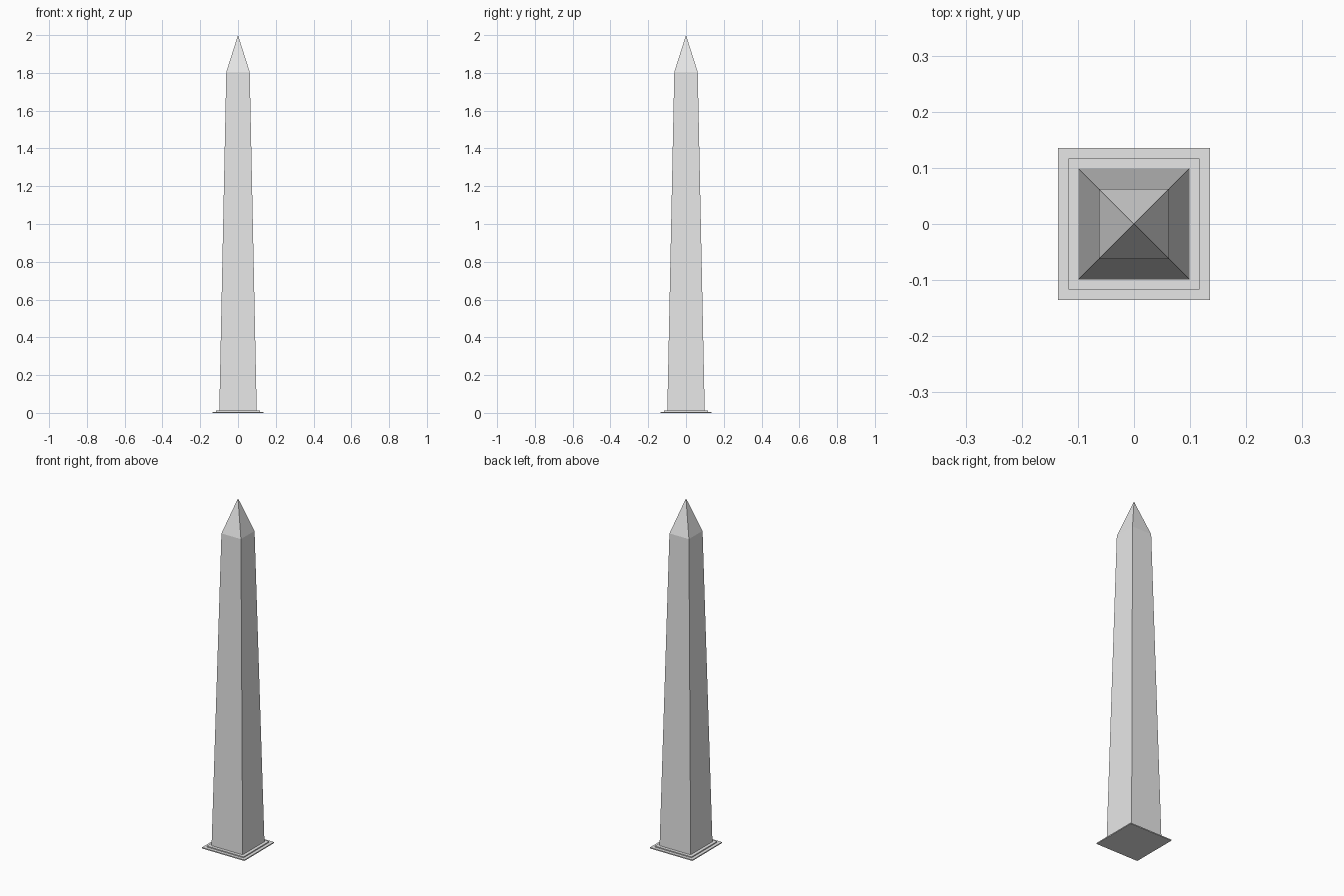
import bpy
import bmesh

cube = bpy.data.objects.get("Cube")
if cube:
    bpy.data.objects.remove(cube, do_unlink=True)

# Pale stone used throughout
stone = bpy.data.materials.new("pale_stone")
stone.use_nodes = True
colour = (0.8, 0.8, 0.8, 1)
stone.diffuse_color = colour
stone.node_tree.nodes["Principled BSDF"].inputs["Base Color"].default_value = colour


def square_loft(name, sections):
    """Stack square rings of (half width, height); zero width makes a point."""
    bm = bmesh.new()
    rings = []
    for half, z in sections:
        if half == 0:
            rings.append([bm.verts.new((0, 0, z))] * 4)
        else:
            corners = ((-1, -1), (1, -1), (1, 1), (-1, 1))
            rings.append([bm.verts.new((x * half, y * half, z)) for x, y in corners])
    for low, high in zip(rings, rings[1:]):
        for i in range(4):
            j = (i + 1) % 4
            side = [low[i], low[j], high[j], high[i]]
            bm.faces.new(list(dict.fromkeys(side)))
    bm.faces.new(rings[0][::-1])
    if sections[-1][0]:
        bm.faces.new(rings[-1])
    mesh = bpy.data.meshes.new(name)
    bm.to_mesh(mesh)
    bm.free()
    mesh.materials.append(stone)
    obj = bpy.data.objects.new(name, mesh)
    bpy.context.collection.objects.link(obj)
    return obj


# Thin stepped plinth
square_loft("lower_step", [(0.135, 0), (0.135, 0.006)])
square_loft("upper_step", [(0.117, 0.006), (0.117, 0.012)])

# Tapered shaft with its pointed cap
square_loft("obelisk_shaft", [(0.099, 0.012), (0.062, 1.805), (0, 2)])
